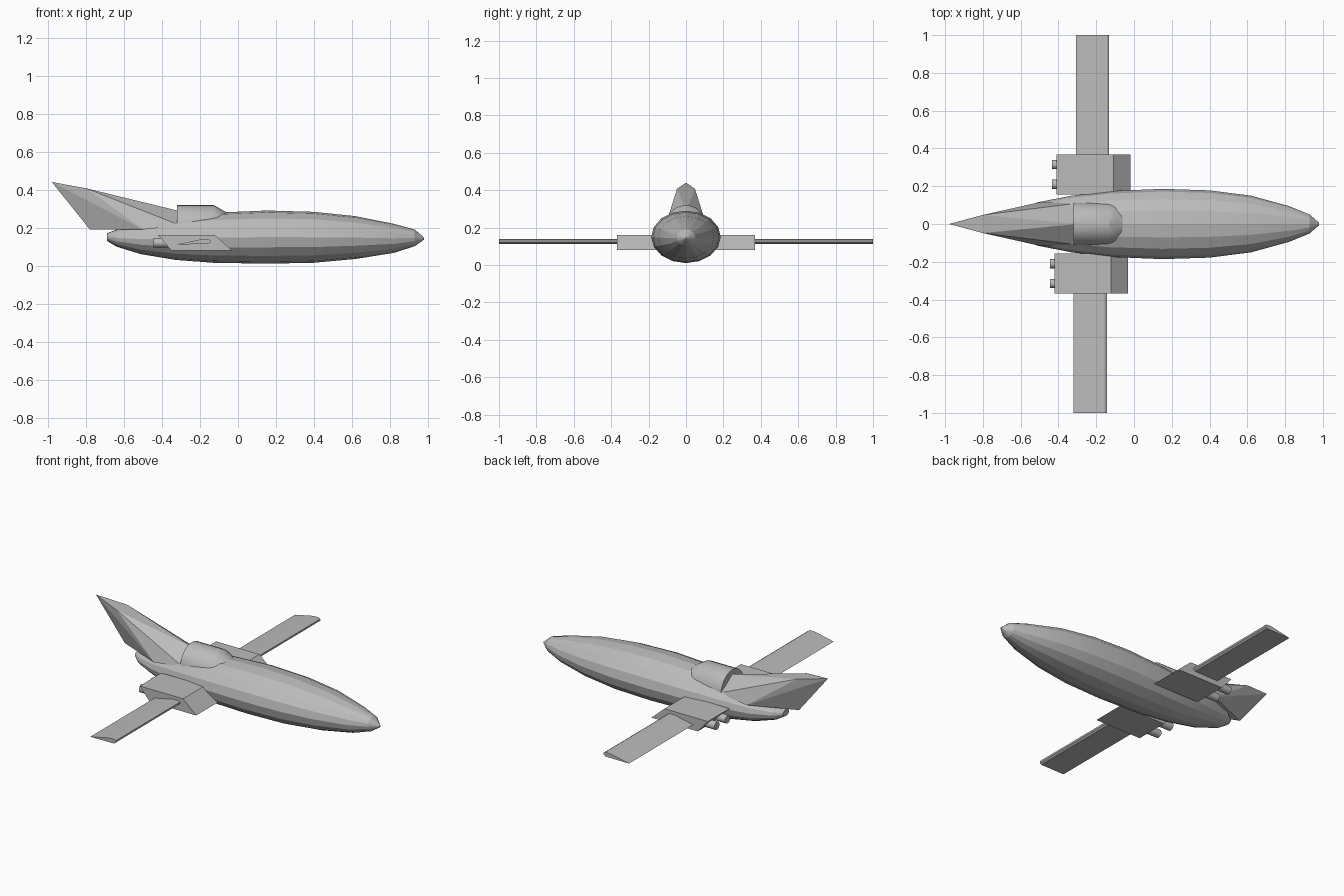
import bpy, bmesh
from math import sin, cos, pi
from mathutils import Matrix

default = bpy.data.objects.get("Cube")
if default:
    bpy.data.objects.remove(default)

grey = bpy.data.materials.new("light_grey")
grey.use_nodes = True
COLOR = (0.5, 0.5, 0.5, 1)
grey.diffuse_color = COLOR
grey.node_tree.nodes["Principled BSDF"].inputs["Base Color"].default_value = COLOR


def finish(name, bm, smooth=None):
    bmesh.ops.recalc_face_normals(bm, faces=bm.faces)
    mesh = bpy.data.meshes.new(name)
    bm.to_mesh(mesh)
    bm.free()
    obj = bpy.data.objects.new(name, mesh)
    bpy.context.collection.objects.link(obj)
    mesh.materials.append(grey)
    if smooth:
        bpy.ops.object.select_all(action="DESELECT")
        obj.select_set(True)
        bpy.context.view_layer.objects.active = obj
        bpy.ops.object.shade_smooth_by_angle(angle=smooth)
    return obj


def loft(name, sections, smooth=None):
    """Join rings of points with equal counts and cap both ends."""
    bm = bmesh.new()
    rings = [[bm.verts.new(p) for p in ring] for ring in sections]
    n = len(rings[0])
    for a, b in zip(rings, rings[1:]):
        for i in range(n):
            j = (i + 1) % n
            bm.faces.new((a[i], a[j], b[j], b[i]))
    bm.faces.new(rings[0])
    bm.faces.new(rings[-1])
    return finish(name, bm, smooth)


def extrude_y(name, profile, y0, y1, shift):
    return loft(name, [[(x + shift, y, z) for x, z in profile] for y in (y0, y1)])


# Fuselage: x, half width, bottom, top
HULL = [(-0.69, 0.03, 0.13, 0.17), (-0.64, 0.07, 0.10, 0.19),
        (-0.51, 0.115, 0.06, 0.22), (-0.33, 0.15, 0.03, 0.255),
        (-0.13, 0.174, 0.015, 0.278), (0.15, 0.186, 0.01, 0.29),
        (0.40, 0.178, 0.015, 0.283), (0.62, 0.15, 0.035, 0.26),
        (0.82, 0.095, 0.067, 0.22), (0.93, 0.05, 0.102, 0.19),
        (0.98, 0.006, 0.137, 0.147)]
SIDES = 16
rings = []
for x, w, low, high in HULL:
    ring = []
    for i in range(SIDES):
        a = 2 * pi * i / SIDES
        ring.append((x, w * cos(a), (low + high) / 2 + (high - low) / 2 * sin(a)))
    rings.append(ring)
loft("fuselage", rings, 0.25)

# Swept tail fin, a faceted wedge built as a convex hull
bm = bmesh.new()
points = [(-0.98, 0, 0.44), (-0.78, 0, 0.19), (-0.30, 0, 0.285)]
for s in (-1, 1):
    points += [(-0.80, s * 0.048, 0.407), (-0.50, s * 0.115, 0.19),
               (-0.30, s * 0.11, 0.21)]
verts = [bm.verts.new(p) for p in points]
bmesh.ops.convex_hull(bm, input=verts)
finish("tail_fin", bm)

# Engine cowl on the back: an arch that slopes down at the front
arch = []
for x, w, top in ((-0.32, 0.115, 0.32), (-0.13, 0.115, 0.32),
                  (-0.10, 0.108, 0.303), (-0.06, 0.085, 0.28)):
    arch.append([(x, w * cos(pi * i / 12), 0.2 + (top - 0.2) * sin(pi * i / 12))
                 for i in range(13)])
loft("engine_cowl", arch, 0.5)

# Wings, pods and thrusters on both sides
POD = [(-0.415, 0.16), (-0.115, 0.16), (-0.025, 0.08), (-0.345, 0.08)]
WING = [(-0.313, 0.112), (-0.19, 0.138), (-0.15, 0.14), (-0.138, 0.133),
        (-0.138, 0.122), (-0.15, 0.113)]
for side, s in (("left", 1), ("right", -1)):
    shift = 0.006 * s
    extrude_y(side + "_pod", POD, s * 0.155, s * 0.368, shift)
    extrude_y(side + "_wing", WING, s * 0.34, s, shift)
    for place, y in (("inner", 0.21), ("outer", 0.315)):
        bm = bmesh.new()
        bmesh.ops.create_cone(
            bm, cap_ends=True, segments=16, radius1=0.025, radius2=0.025, depth=0.14,
            matrix=Matrix.Translation((-0.37 + shift, s * y, 0.12))
            @ Matrix.Rotation(pi / 2, 4, "Y"))
        finish(f"{side}_{place}_thruster", bm, 0.6)
